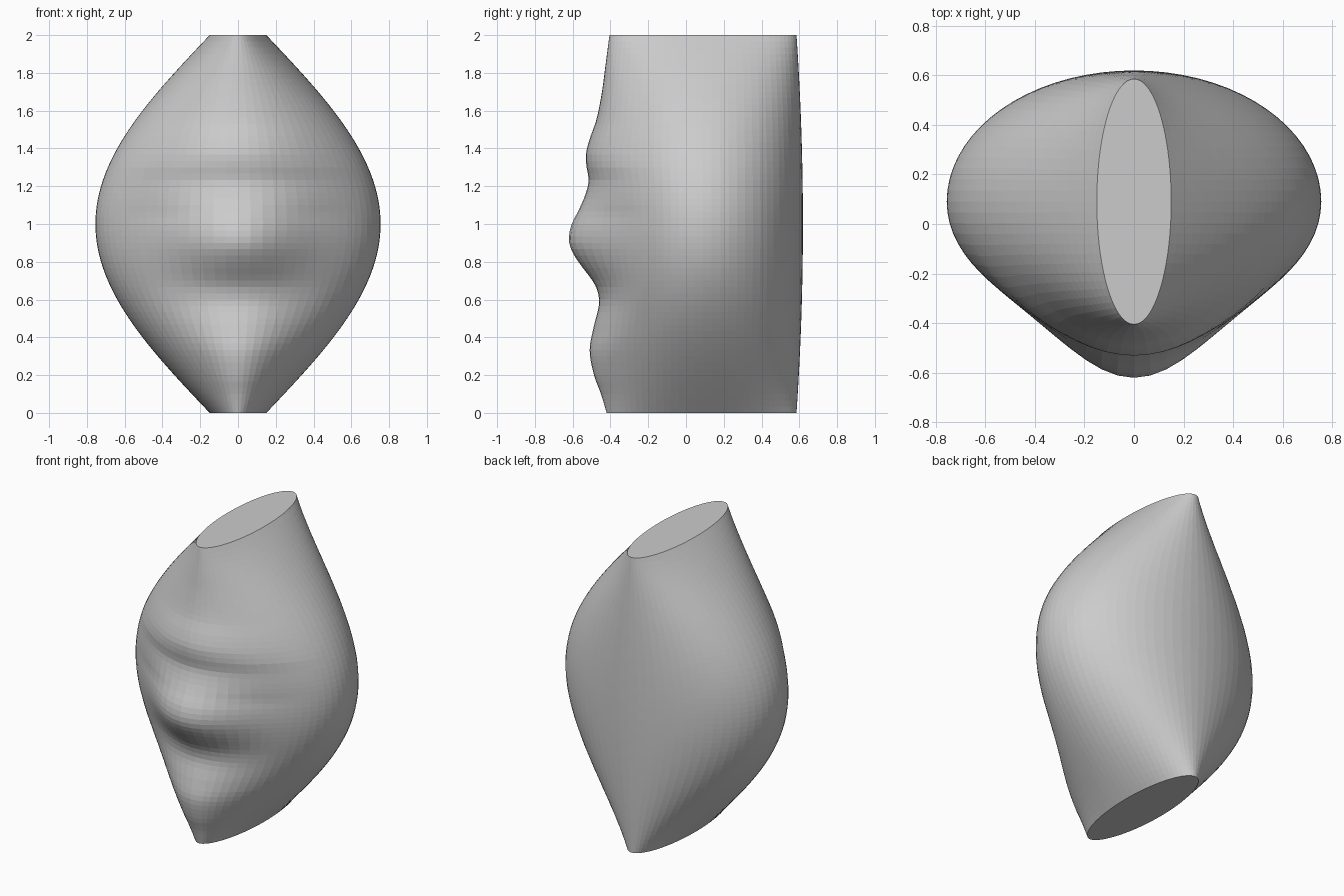
import bpy, bmesh, math

if "Cube" in bpy.data.objects:
    bpy.data.objects.remove(bpy.data.objects["Cube"])

SEGMENTS, ROWS, CENTRE_Y = 72, 60, 0.09

# Profiles along the height: (z, value)
front_y = [(0, -.42), (.1, -.45), (.2, -.487), (.33, -.51), (.45, -.49), (.58, -.46),
           (.65, -.47), (.7, -.495), (.8, -.57), (.87, -.61), (.93, -.62), (1.0, -.605),
           (1.07, -.57), (1.15, -.535), (1.23, -.515), (1.3, -.526), (1.37, -.53),
           (1.45, -.51), (1.55, -.475), (1.7, -.445), (1.85, -.425), (2, -.405)]
bump_spread = [(0, .42), (.4, .42), (.65, .34), (1.05, .34), (1.3, .5), (2, .5)]


def linear(points, z):
    for (a, va), (b, vb) in zip(points, points[1:]):
        if z <= b:
            return va + (vb - va) * (z - a) / (b - a)
    return points[-1][1]


def smooth(points, z):
    """Cubic interpolation through the profile points."""
    last = len(points) - 1

    def slope(i):
        a, b = points[max(i - 1, 0)], points[min(i + 1, last)]
        return (b[1] - a[1]) / (b[0] - a[0])

    for i in range(last):
        (a, va), (b, vb) = points[i], points[i + 1]
        if z <= b:
            h = b - a
            t = (z - a) / h
            return ((2*t**3 - 3*t*t + 1) * va + (t**3 - 2*t*t + t) * h * slope(i)
                    + (3*t*t - 2*t**3) * vb + (t**3 - t*t) * h * slope(i + 1))
    return points[-1][1]


grey = bpy.data.materials.new("grey")
grey.diffuse_color = (.6, .6, .6, 1)
grey.use_nodes = True
grey.node_tree.nodes["Principled BSDF"].inputs["Base Color"].default_value = grey.diffuse_color

# Head form: stacked elliptical rings, pushed out along the front centre line
bm = bmesh.new()
rings = []
for r in range(ROWS + 1):
    z = 2 * r / ROWS
    width = .15 + .605 * math.cos(math.pi / 2 * (z - 1))
    front, spread = smooth(front_y, z), linear(bump_spread, z)
    back = .495 + .034 * (1 - (z - 1) ** 2)
    bump = front + .405
    ring = []
    for s in range(SEGMENTS):
        angle = 2 * math.pi * s / SEGMENTS
        c = math.cos(angle)          # 1 at the front, -1 at the back
        off = min(angle, 2 * math.pi - angle)
        y = CENTRE_Y - c * (.495 if c > 0 else back)
        if c > 0:
            y += bump * math.exp(-.5 * (off / spread) ** 2) * min(1, c * 3)
        ring.append(bm.verts.new((width * math.sin(angle), y, z)))
    rings.append(ring)

# Side faces and flat end caps
for low, high in zip(rings, rings[1:]):
    for s in range(SEGMENTS):
        n = (s + 1) % SEGMENTS
        bm.faces.new((low[s], low[n], high[n], high[s]))
bm.faces.new(rings[0][::-1])
bm.faces.new(rings[-1])
bmesh.ops.recalc_face_normals(bm, faces=bm.faces)

mesh = bpy.data.meshes.new("head_form")
bm.to_mesh(mesh)
bm.free()
mesh.materials.append(grey)
bpy.context.collection.objects.link(bpy.data.objects.new("head_form", mesh))
